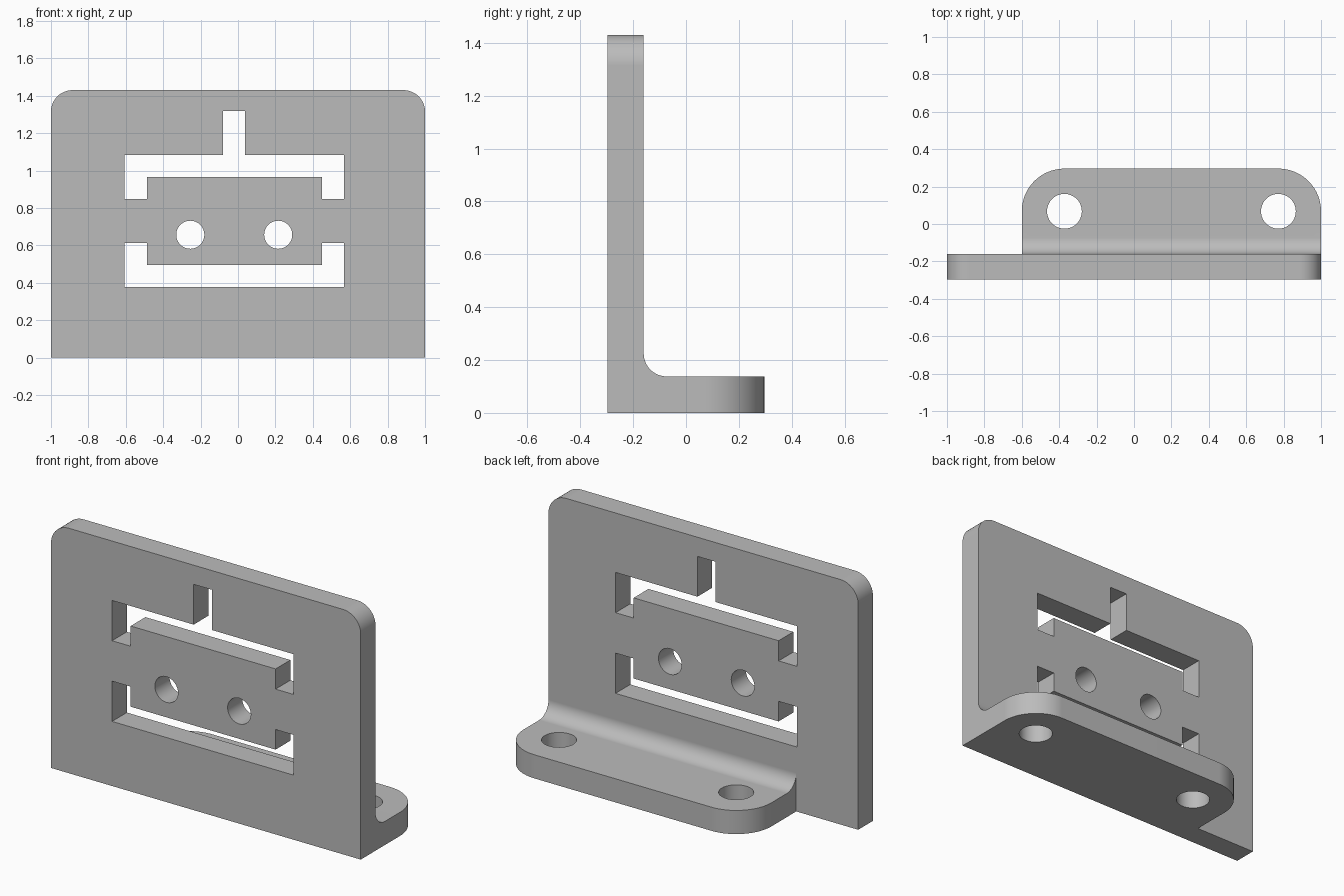
import bpy, bmesh
from math import sin, cos, radians

if "Cube" in bpy.data.objects:
    bpy.data.objects.remove(bpy.data.objects["Cube"], do_unlink=True)

grey = bpy.data.materials.new("plain grey")
grey.use_nodes = True
colour = (0.5, 0.5, 0.5, 1)
grey.diffuse_color = colour
grey.node_tree.nodes["Principled BSDF"].inputs["Base Color"].default_value = colour

# Main sizes
FRONT, BACK, FACE = -0.296, 0.296, -0.16   # plate front, foot back, plate rear face
HEIGHT, CORNER = 1.43, 0.115
FOOT_LEFT, FOOT_TOP, FOOT_R, FILLET = -0.6, 0.138, 0.228, 0.087


def arc(cu, cv, r, start, end, n=20):
    angles = [radians(start + (end - start) * i / n) for i in range(n + 1)]
    return [(cu + r * cos(a), cv + r * sin(a)) for a in angles]


def circle(cu, cv, r):
    return arc(cu, cv, r, 0, 360, 48)[:-1]


def prism(name, outline, axis, lo, hi):
    """Extrude a 2D outline along the named axis."""
    place = {"x": lambda u, v, d: (d, u, v),
             "y": lambda u, v, d: (u, d, v),
             "z": lambda u, v, d: (u, v, d)}[axis]
    bm = bmesh.new()
    face = bm.faces.new([bm.verts.new(place(u, v, lo)) for u, v in outline])
    grown = bmesh.ops.extrude_face_region(bm, geom=[face])["geom"]
    bmesh.ops.translate(bm, vec=place(0, 0, hi - lo),
                        verts=[g for g in grown if isinstance(g, bmesh.types.BMVert)])
    bmesh.ops.recalc_face_normals(bm, faces=bm.faces)
    mesh = bpy.data.meshes.new(name)
    bm.to_mesh(mesh)
    bm.free()
    mesh.materials.append(grey)
    obj = bpy.data.objects.new(name, mesh)
    bpy.context.collection.objects.link(obj)
    return obj


def combine(target, tool, operation):
    """Apply an exact boolean and discard the tool."""
    bpy.context.view_layer.objects.active = target
    mod = target.modifiers.new("boolean", "BOOLEAN")
    mod.operation, mod.solver, mod.object = operation, "EXACT", tool
    bpy.ops.object.modifier_apply(modifier=mod.name)
    bpy.data.objects.remove(tool, do_unlink=True)


# Upright plate with rounded top corners
top = HEIGHT - CORNER
bracket = prism("angle_bracket",
                [(-1, 0), (1, 0)] + arc(1 - CORNER, top, CORNER, 0, 90)
                + arc(CORNER - 1, top, CORNER, 90, 180), "y", FRONT, FACE)

# Foot with a fillet against the plate, trimmed to a rounded plan
foot = prism("foot",
             [(-0.23, 0), (0.4, 0), (0.4, FOOT_TOP)]
             + arc(FACE + FILLET, FOOT_TOP + FILLET, FILLET, 270, 180)
             + [(-0.23, FOOT_TOP + FILLET)], "x", FOOT_LEFT - 0.1, 1.1)
hole_y = BACK - FOOT_R
hole_xs = (FOOT_LEFT + FOOT_R, 1 - FOOT_R)
plan = prism("foot_plan",
             [(FOOT_LEFT, -0.28), (1, -0.28)] + arc(hole_xs[1], hole_y, FOOT_R, 0, 90)
             + arc(hole_xs[0], hole_y, FOOT_R, 90, 180), "z", -0.1, 0.4)
combine(foot, plan, "INTERSECT")
for x in hole_xs:
    combine(foot, prism("foot_hole", circle(x, hole_y, 0.093), "z", -0.1, 0.4), "DIFFERENCE")
combine(bracket, foot, "UNION")

# Slots around the centre block: upper one has a stem, lower one is plain
x0, x1, x2, x3 = -0.606, -0.486, 0.45, 0.567
upper = [(x0, 0.848), (x1, 0.848), (x1, 0.966), (x2, 0.966), (x2, 0.848), (x3, 0.848),
         (x3, 1.083), (0.038, 1.083), (0.038, 1.318), (-0.079, 1.318), (-0.079, 1.083),
         (x0, 1.083)]
lower = [(x0, 0.377), (x3, 0.377), (x3, 0.612), (x2, 0.612), (x2, 0.495), (x1, 0.495),
         (x1, 0.612), (x0, 0.612)]
# Two round holes through the centre block
cuts = [upper, lower] + [circle(x, 0.657, 0.075) for x in (-0.255, 0.215)]
for outline in cuts:
    combine(bracket, prism("plate_cut", outline, "y", -0.4, -0.05), "DIFFERENCE")

# Smooth the curved faces, keep flat ones flat
bpy.ops.object.select_all(action="DESELECT")
bracket.select_set(True)
bpy.context.view_layer.objects.active = bracket
bpy.ops.object.shade_smooth_by_angle(angle=radians(30))
normals = bracket.modifiers.new("even_normals", "WEIGHTED_NORMAL")
normals.keep_sharp = True
